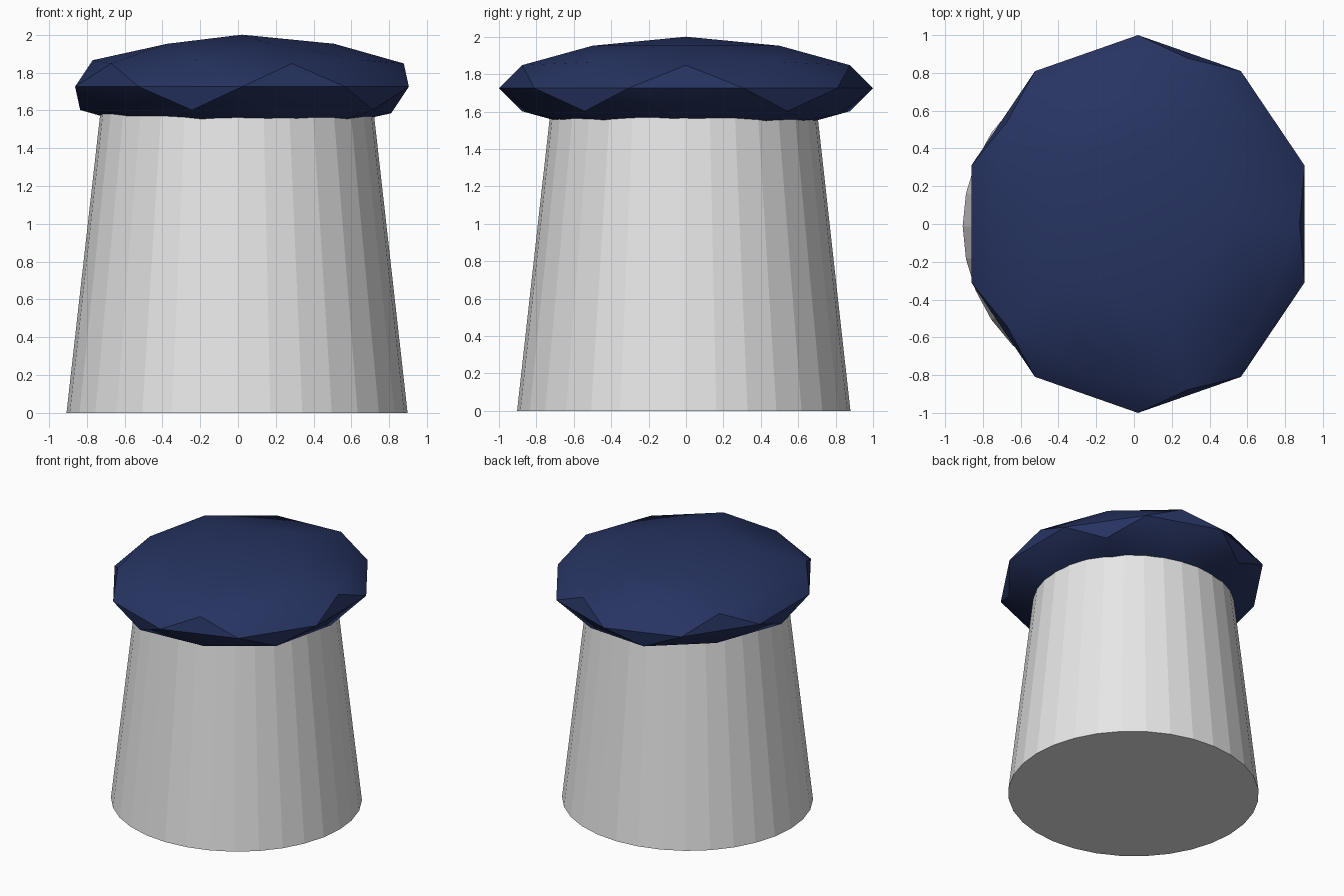
import bpy, bmesh, math
from mathutils import Vector

if "Cube" in bpy.data.objects:
    bpy.data.objects.remove(bpy.data.objects["Cube"])


def material(name, rgb):
    m = bpy.data.materials.new(name)
    m.diffuse_color = (*rgb, 1.0)
    m.use_nodes = True
    m.node_tree.nodes["Principled BSDF"].inputs["Base Color"].default_value = m.diffuse_color
    return m


def add_object(name, bm, mat):
    mesh = bpy.data.meshes.new(name)
    bm.normal_update()
    bm.to_mesh(mesh)
    bm.free()
    mesh.materials.append(mat)
    ob = bpy.data.objects.new(name, mesh)
    bpy.context.collection.objects.link(ob)
    return ob


light_grey = material("light grey", (0.8, 0.8, 0.8))
navy = material("navy blue", (0.020, 0.034, 0.122))

# Tapered 32-sided body, its top hidden inside the cap
H = 1.7
bm = bmesh.new()
bmesh.ops.create_cone(bm, cap_ends=True, segments=32, radius1=0.902,
                      radius2=0.902 - 0.1127 * H, depth=H)
for v in bm.verts:
    v.co = Vector((v.co.x - 0.005, v.co.y * 0.988 - 0.012, v.co.z + H / 2))
add_object("body", bm, light_grey)

# Flattened low-poly cushion cap; the twelve five-edge corners stick out a little
bm = bmesh.new()
bmesh.ops.create_icosphere(bm, subdivisions=2, radius=1.0)
for v in bm.verts:
    k = 1.031 if len(v.link_edges) == 5 else 1.0
    v.co = Vector((v.co.x * 0.928 * k + 0.021, v.co.y * k, v.co.z * 0.267 * k + 1.725))
cap = add_object("cap", bm, navy)

# Smooth shading on the cap with sharp rim edges
bpy.ops.object.select_all(action='DESELECT')
cap.select_set(True)
bpy.context.view_layer.objects.active = cap
bpy.ops.object.shade_smooth_by_angle(angle=math.radians(30))
